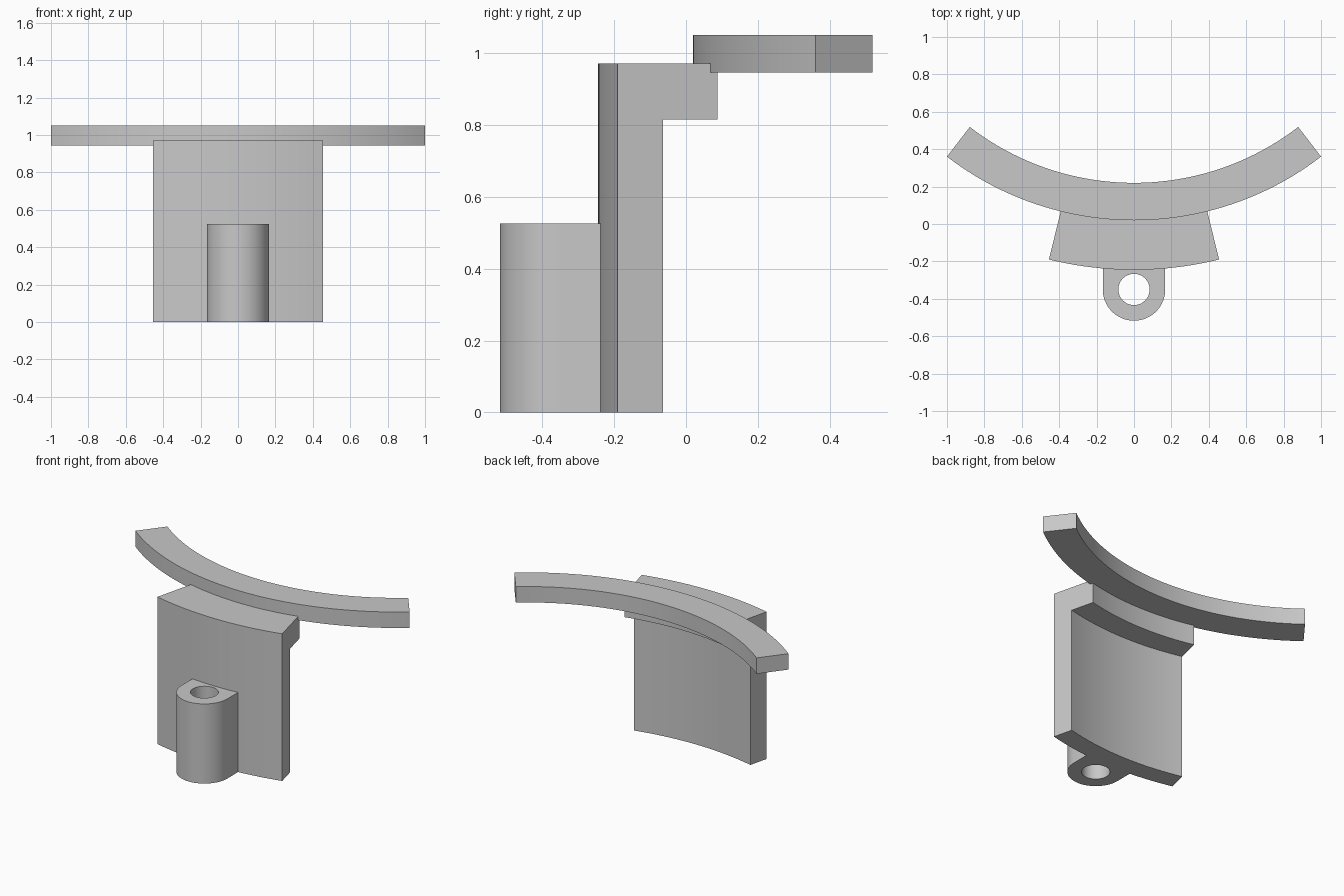
import bpy
import bmesh
from math import sin, cos, pi, asin, radians

if "Cube" in bpy.data.objects:
    bpy.data.objects.remove(bpy.data.objects["Cube"], do_unlink=True)

CENTRE_Y = 1.66          # common axis of all the curved parts
WALL_R = 1.905           # outer radius of the wall

grey = bpy.data.materials.new("plain grey")
grey.use_nodes = True
colour = (0.58, 0.58, 0.58, 1)
grey.diffuse_color = colour
grey.node_tree.nodes["Principled BSDF"].inputs["Base Color"].default_value = colour


def finish(name, bm):
    """Turn a bmesh into a smooth-shaded object with sharp edges kept."""
    bmesh.ops.recalc_face_normals(bm, faces=bm.faces)
    mesh = bpy.data.meshes.new(name)
    bm.to_mesh(mesh)
    bm.free()
    mesh.materials.append(grey)
    obj = bpy.data.objects.new(name, mesh)
    bpy.context.collection.objects.link(obj)
    bpy.ops.object.select_all(action='DESELECT')
    obj.select_set(True)
    bpy.context.view_layer.objects.active = obj
    bpy.ops.object.shade_smooth_by_angle(angle=radians(30))
    return obj


def arc_point(radius, angle, z=0):
    return (radius * sin(angle), CENTRE_Y - radius * cos(angle), z)


def sweep(name, profile, half_angle, steps):
    """Sweep a closed (radius, height) profile along the common arc."""
    bm = bmesh.new()
    rings = []
    for i in range(steps + 1):
        a = half_angle * (2 * i / steps - 1)
        rings.append([bm.verts.new(arc_point(r, a, z)) for r, z in profile])
    n = len(profile)
    for p, q in zip(rings, rings[1:]):
        for k in range(n):
            m = (k + 1) % n
            bm.faces.new((p[k], p[m], q[m], q[k]))
    bm.faces.new(rings[0])
    bm.faces.new(rings[-1])
    return finish(name, bm)


def prism(name, loops, height):
    """Extrude a flat outline with holes up from the ground."""
    bm = bmesh.new()
    edges = []
    for loop in loops:
        vs = [bm.verts.new(p) for p in loop]
        edges += [bm.edges.new((vs[i - 1], vs[i])) for i in range(len(vs))]
    bmesh.ops.triangle_fill(bm, edges=edges, use_beauty=True, normal=(0, 0, 1))
    out = bmesh.ops.extrude_face_region(bm, geom=bm.faces[:], use_keep_orig=True)
    top = [v for v in out["geom"] if isinstance(v, bmesh.types.BMVert)]
    bmesh.ops.translate(bm, verts=top, vec=(0, 0, height))
    return finish(name, bm)


# Long curved rail on top
sweep("curved_rail", [(1.64, 0.945), (1.44, 0.945), (1.44, 1.05), (1.64, 1.05)],
      asin(1 / 1.64), 64)

# Curved wall with a thick stepped lip that carries the rail
sweep("wall_with_lip",
      [(WALL_R, 0), (1.776, 0), (1.776, 0.815), (1.62, 0.815),
       (1.62, 0.945), (1.64, 0.945), (1.64, 0.97), (WALL_R, 0.97)],
      asin(0.455 / WALL_R), 24)

# Round-fronted socket with a through hole, its back following the wall
R, Y = 0.167, -0.35
front = [(R * cos(pi + pi * i / 32), Y + R * sin(pi + pi * i / 32), 0)
         for i in range(33)]
side = asin(R / WALL_R)
back = [arc_point(WALL_R, side * (1 - i / 4)) for i in range(9)]
hole = [(R / 2 * cos(pi * i / 24), Y + R / 2 * sin(pi * i / 24), 0)
        for i in range(48)]
prism("socket", [front + back, hole], 0.525)
